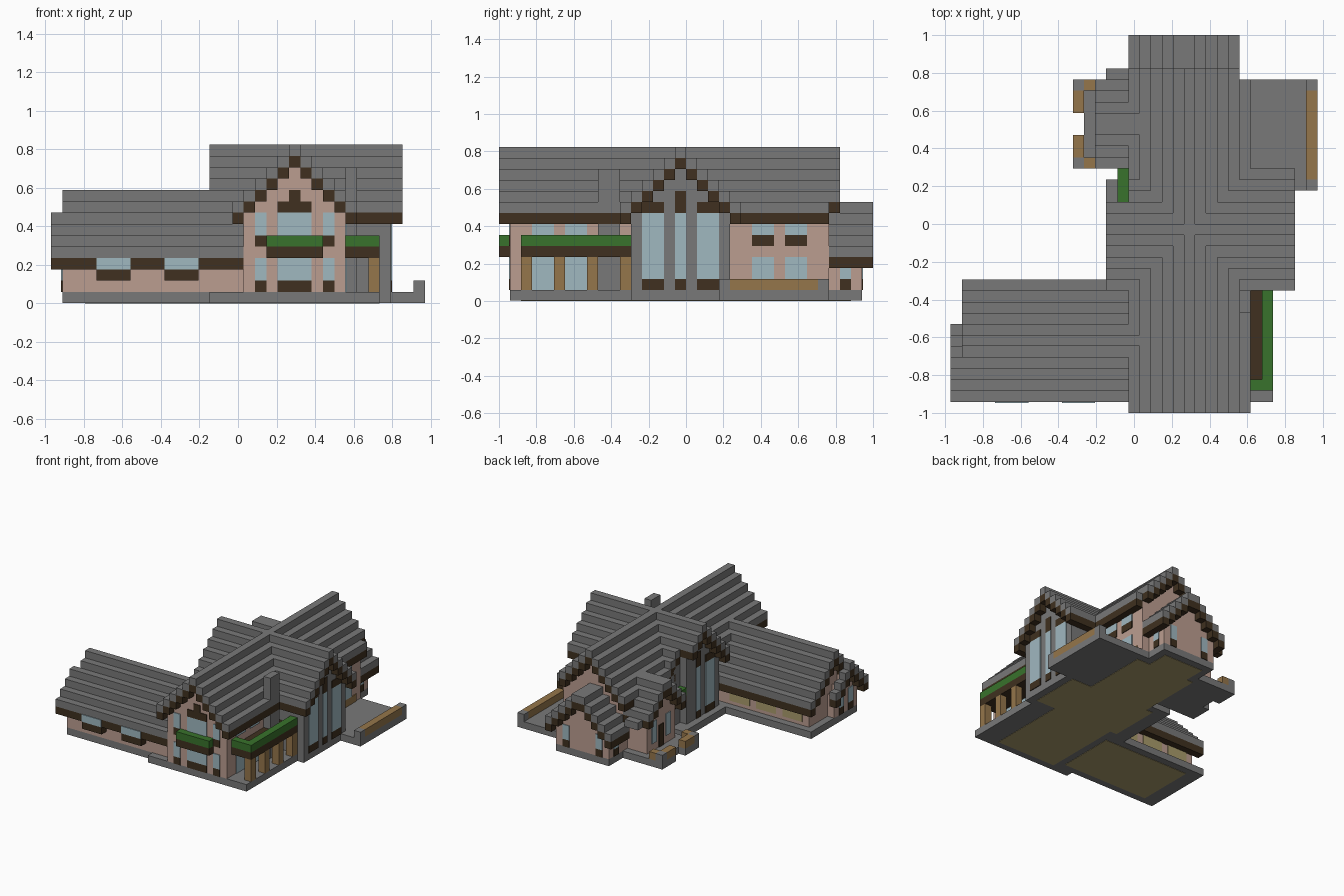
import bpy, bmesh
from mathutils import Vector

cube = bpy.data.objects.get("Cube")
if cube:
    bpy.data.objects.remove(cube, do_unlink=True)

UNIT = 1 / 17
ORIGIN = Vector((16.5, 17, 0))
THIN = 0.1


def material(name, r, g, b):
    m = bpy.data.materials.new(name)
    m.use_nodes = True
    m.diffuse_color = (r, g, b, 1)
    node = next(n for n in m.node_tree.nodes if n.type == 'BSDF_PRINCIPLED')
    node.inputs["Base Color"].default_value = (r, g, b, 1)
    return m


stone = material("grey stone", .19, .19, .19)
plaster = material("pink plaster", .50, .34, .28)
timber = material("dark timber", .05, .03, .014)
hedge = material("green hedge", .04, .17, .025)
wood = material("light wood", .30, .18, .07)
glass = material("pale blue glass", .35, .48, .53)
floor = material("yellow floor", .40, .33, .15)


def part(name, mat, *boxes):
    """One object of axis-aligned blocks, each (x0, x1, y0, y1, z0, z1) in grid units."""
    bm = bmesh.new()
    for x0, x1, y0, y1, z0, z1 in boxes:
        a, b = Vector((x0, y0, z0)), Vector((x1, y1, z1))
        verts = bmesh.ops.create_cube(bm, size=1)["verts"]
        for v in verts:
            v.co = ((a + b) / 2 + v.co * (b - a) - ORIGIN) * UNIT
    # blocks are moved with per-axis scale, done here component by component
    mesh = bpy.data.meshes.new(name)
    bm.to_mesh(mesh)
    bm.free()
    mesh.materials.append(mat)
    obj = bpy.data.objects.new(name, mesh)
    bpy.context.scene.collection.objects.link(obj)
    return obj


# Vector * Vector is a dot product, so scale blocks explicitly instead
def part(name, mat, *boxes):
    bm = bmesh.new()
    for box in boxes:
        low, high = box[0::2], box[1::2]
        for v in bmesh.ops.create_cube(bm, size=1)["verts"]:
            v.co = Vector([((l + h) / 2 + c * (h - l) - o) * UNIT
                           for l, h, c, o in zip(low, high, v.co, ORIGIN)])
    mesh = bpy.data.meshes.new(name)
    bm.to_mesh(mesh)
    bm.free()
    mesh.materials.append(mat)
    obj = bpy.data.objects.new(name, mesh)
    bpy.context.scene.collection.objects.link(obj)
    return obj


def along(axis, start, end, low, high, bottom, top):
    """Block running along an axis, with its span across that axis."""
    if axis == "x":
        return (start, end, low, high, bottom, top)
    return (low, high, start, end, bottom, top)


def roof(name, axis, start, end, low, high, eave, keep=None):
    """Stepped gable roof with a timber layer below the stone steps."""
    tiles, beams = [], []
    first, last = keep or (low, high)
    for c in range(first, last):
        z = eave + min(c - low, high - 1 - c)
        tiles.append(along(axis, start, end, c, c + 1, z, z + 1))
        beams.append(along(axis, start, end, c, c + 1, z - 1, z))
    part(name + "_steps", stone, *tiles)
    part(name + "_beams", timber, *beams)


def walls(name, mat, axis, start, end, low, high, eave, keep=None):
    """Solid walls that rise in steps to meet the roof above them."""
    first, last = keep or (low + 1, high - 1)
    part(name, mat, *[along(axis, start, end, c, c + 1, 1,
                            eave - 1 + min(c - low, high - 1 - c))
                      for c in range(first, last)])


def plates(name, mat, side, at, *rects):
    """Thin panels on a wall: each (from, to, bottom, top)."""
    out = THIN if side in ("east", "back") else -THIN
    axis = "x" if side in ("east", "west") else "y"
    part(name, mat, *[along(axis, min(at, at + out), max(at, at + out), *r) for r in rects])


# Foundations with floor panels underneath
BASE = 0.05
part("foundation", stone,
     (14, 29, 1, 12, BASE, 1), (1, 14, 2, 12, BASE, 1), (14, 30, 12, 21, BASE, 1),
     (17, 26, 21, 30, BASE, 1), (17, 25, 30, 33, BASE, 1),
     (12, 17, 22, 30, BASE, 1), (11, 12, 22, 25, BASE, 1), (11, 12, 27, 30, BASE, 1))
part("floor_underside", floor,
     (17, 26, 2, 29, 0, BASE), (3, 16, 3, 11, 0, BASE),
     (16, 29, 13, 20, 0, BASE), (18, 24, 29, 32, 0, BASE))

# Long main house
roof("main_roof", "y", 0, 30, 16, 27, 8)
roof("main_roof_end", "y", 30, 31, 16, 27, 8, keep=(16, 26))
walls("main_walls", plaster, "y", 1, 30, 16, 27, 8)

# Cross house in stone
roof("cross_roof", "x", 16, 31, 11, 22, 8)
roof("cross_roof_end", "x", 14, 16, 11, 22, 8, keep=(11, 19))
walls("cross_walls", stone, "x", 16, 30, 11, 22, 8)
walls("cross_walls_end", stone, "x", 15, 16, 11, 22, 8, keep=(12, 19))

# Low side wing with a smaller end bay
roof("wing_roof", "x", 1, 17, 1, 12, 4)
walls("wing_walls", plaster, "x", 2, 17, 1, 12, 4)
roof("bay_roof", "x", 0, 1, 1, 8, 4)
walls("bay_walls", plaster, "x", 1, 2, 1, 8, 4)

# Low back room
roof("back_roof", "y", 30, 34, 16, 26, 4)
walls("back_walls", plaster, "y", 30, 33, 16, 26, 4)

# Porch room on the right
roof("porch_roof", "x", 13, 17, 22, 30, 6)
walls("porch_walls", plaster, "x", 14, 17, 22, 30, 6)
part("porch_eave", stone, (14, 16, 30, 31, 5, 6))
part("porch_rails", wood, (11, 12, 23, 25, 1, 2), (11, 12, 27, 29, 1, 2),
     (12, 13, 22, 23, 1, 2), (12, 13, 29, 30, 1, 2))
part("porch_posts", stone, (11, 12, 22, 23, 1, 2), (11, 12, 29, 30, 1, 2))

# Terrace on the left
part("terrace", stone, (26, 33, 20, 30, BASE, 1),
     (32, 33, 20, 21, 1, 2), (32, 33, 29, 30, 1, 2))
part("terrace_rail", wood, (32, 33, 21, 29, 1, 2))

# Chimney
part("chimney", stone, (26, 27, 9, 11, 1, 12))

# Balcony with posts and hedge
part("balcony_floor", timber, (26, 29, 2, 12, 4, 5))
part("balcony_hedge", hedge, (28, 29, 3, 12, 5, 6), (26, 29, 2, 3, 5, 6))
part("balcony_posts", wood, *[(28, 29, j, j + 1, 1, 4) for j in range(2, 12, 3)])

# Flower boxes
part("front_box", timber, (19, 24, 0, 1, 4, 5))
part("front_box_hedge", hedge, (19, 24, 0, 1, 5, 6))
part("right_box", timber, (15, 16, 19, 22, 4, 5))
part("right_box_hedge", hedge, (15, 16, 19, 22, 5, 6))

# Front gable windows
bays = ((18, 19), (20, 23), (24, 25))
plates("front_glass", glass, "front", 1,
       *[(a, b, z, z + 2) for a, b in bays for z in (2, 6)])
plates("front_sills", timber, "front", 1,
       *[(a, b, z, z + 1) for a, b in bays for z in (1, 5)])
plates("front_lintel", timber, "front", 1, (20, 23, 8, 9), (21, 22, 9, 10))

# Main house side windows and back windows
plates("balcony_glass", glass, "east", 26,
       *[(a, a + 2, z, t) for a in (3, 6) for z, t in ((1, 4), (6, 8))])
plates("terrace_glass", glass, "east", 26,
       *[(a, a + 2, z, z + 2) for a in (23, 26) for z in (2, 6)])
plates("terrace_sills", timber, "east", 26, *[(a, a + 2, 5, 6) for a in (23, 26)])
plates("terrace_step", wood, "east", 26, (21, 29, 1, 2))

# Tall cross house windows at both ends
for side, at, spans in (("east", 30, ((13, 15), (16, 17), (18, 20))),
                        ("west", 15, ((13, 15), (16, 17)))):
    plates(side + "_tall_glass", glass, side, at, *[(a, b, 2, 8) for a, b in spans])
    plates(side + "_tall_sills", timber, side, at, *[(a, b, 1, 2) for a, b in spans])
    plates(side + "_tall_lintels", timber, side, at,
           *[(a, b, 8, 9 if b - a > 1 else 10) for a, b in spans])

# Wing windows
plates("wing_glass", glass, "front", 1, (4, 7, 3, 4), (10, 13, 3, 4))
part("wing_sills", timber, (4, 7, 1, 2, 2, 3), (10, 13, 1, 2, 2, 3))
plates("wing_back_glass", floor, "back", 11, *[(a, a + 3, 1.5, 3) for a in (3, 7, 11)])
plates("bay_glass", glass, "west", 1, (3, 4, 2, 4), (5, 6, 2, 4))
plates("bay_sills", timber, "west", 1, (3, 4, 1, 2), (5, 6, 1, 2))

# Back room and porch windows
plates("back_glass", glass, "back", 33, (18, 19, 2, 4), (23, 24, 2, 4))
plates("back_sills", timber, "back", 33, (18, 19, 1, 2), (23, 24, 1, 2))
for side, at in (("east", 25), ("west", 17)):
    plates(side + "_back_glass", glass, side, at, (31, 32, 2, 4))
    plates(side + "_back_sill", timber, side, at, (31, 32, 1, 2))
plates("porch_glass", glass, "west", 14, (24, 25, 2, 5), (27, 28, 2, 5))
plates("porch_door", timber, "west", 14, (25.5, 26.5, 1, 4))
